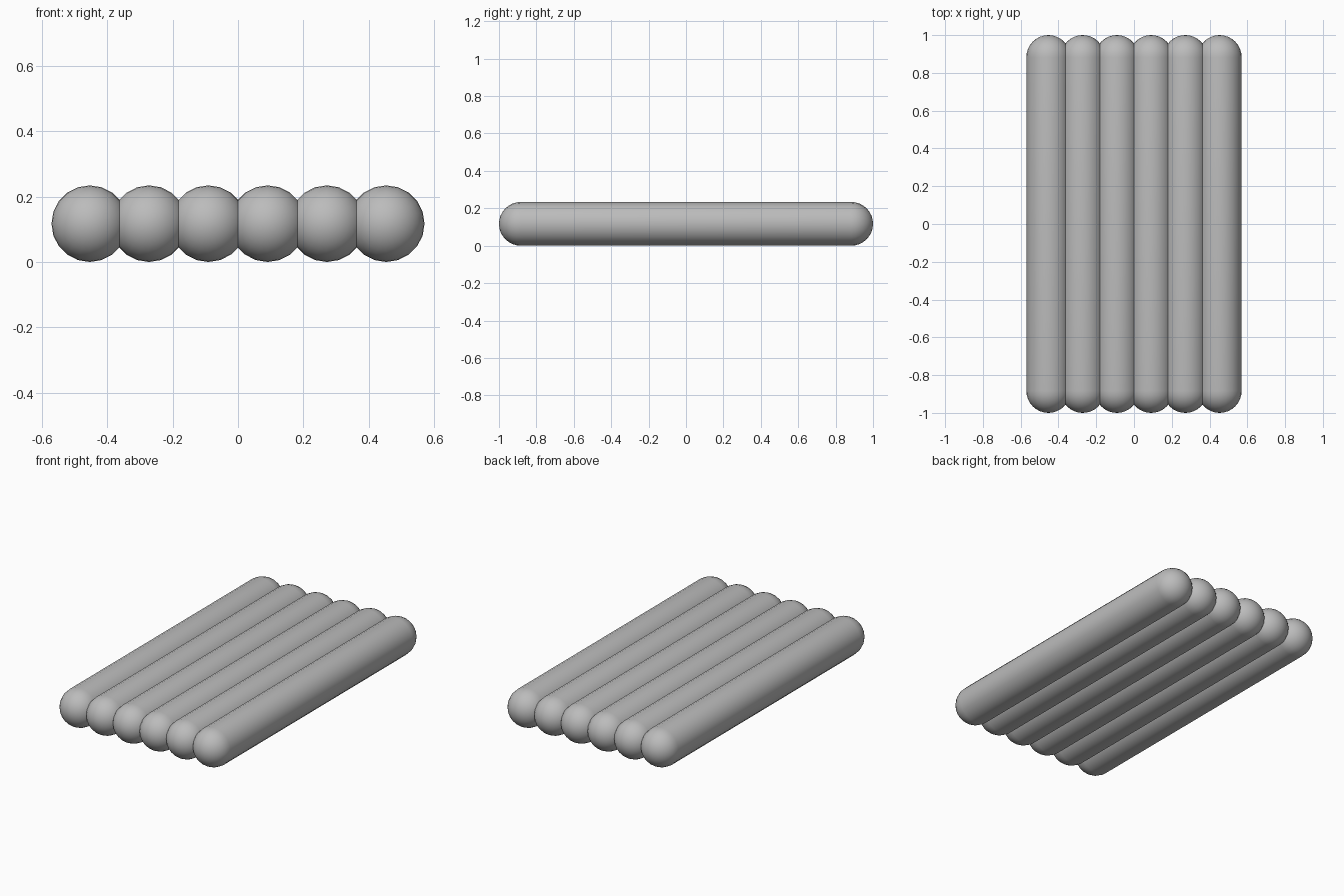
import bpy, bmesh, math
from mathutils import Matrix

if "Cube" in bpy.data.objects:
    bpy.data.objects.remove(bpy.data.objects["Cube"])

R = 0.117          # tube radius
HALF = 1.0         # half length including rounded ends
STEP = 0.1812      # spacing between tube centres
SIDES, RINGS = 20, 8

grey = bpy.data.materials.new("light grey")
grey.diffuse_color = (0.5, 0.5, 0.5, 1)
grey.use_nodes = True
grey.node_tree.nodes["Principled BSDF"].inputs["Base Color"].default_value = grey.diffuse_color


def capsule(name, x):
    """Round-ended tube lying along y."""
    bm = bmesh.new()
    bmesh.ops.create_uvsphere(bm, u_segments=SIDES, v_segments=RINGS * 2, radius=R)
    # split the sphere at its equator and pull the halves apart
    equator = [e for e in bm.edges if all(abs(v.co.z) < 1e-5 for v in e.verts)]
    ret = bmesh.ops.split_edges(bm, edges=equator)
    for f in bm.faces:
        f.tag = f.calc_center_median().z > 0
    shift = HALF - R
    for v in bm.verts:
        v.co.z += shift if v.link_faces[0].tag else -shift
    # straight body between the two domes
    rim = [e for e in bm.edges if e.is_boundary]
    bmesh.ops.bridge_loops(bm, edges=rim)
    bmesh.ops.rotate(bm, verts=bm.verts, matrix=Matrix.Rotation(math.pi / 2, 3, 'X'))
    bmesh.ops.recalc_face_normals(bm, faces=bm.faces)
    for f in bm.faces:
        f.smooth = True
    me = bpy.data.meshes.new(name)
    bm.to_mesh(me)
    bm.free()
    me.materials.append(grey)
    ob = bpy.data.objects.new(name, me)
    ob.location = (x, 0, R)
    bpy.context.collection.objects.link(ob)


# row of six overlapping tubes
for i in range(6):
    capsule(f"mat_tube_{i + 1}", (i - 2.5) * STEP)
